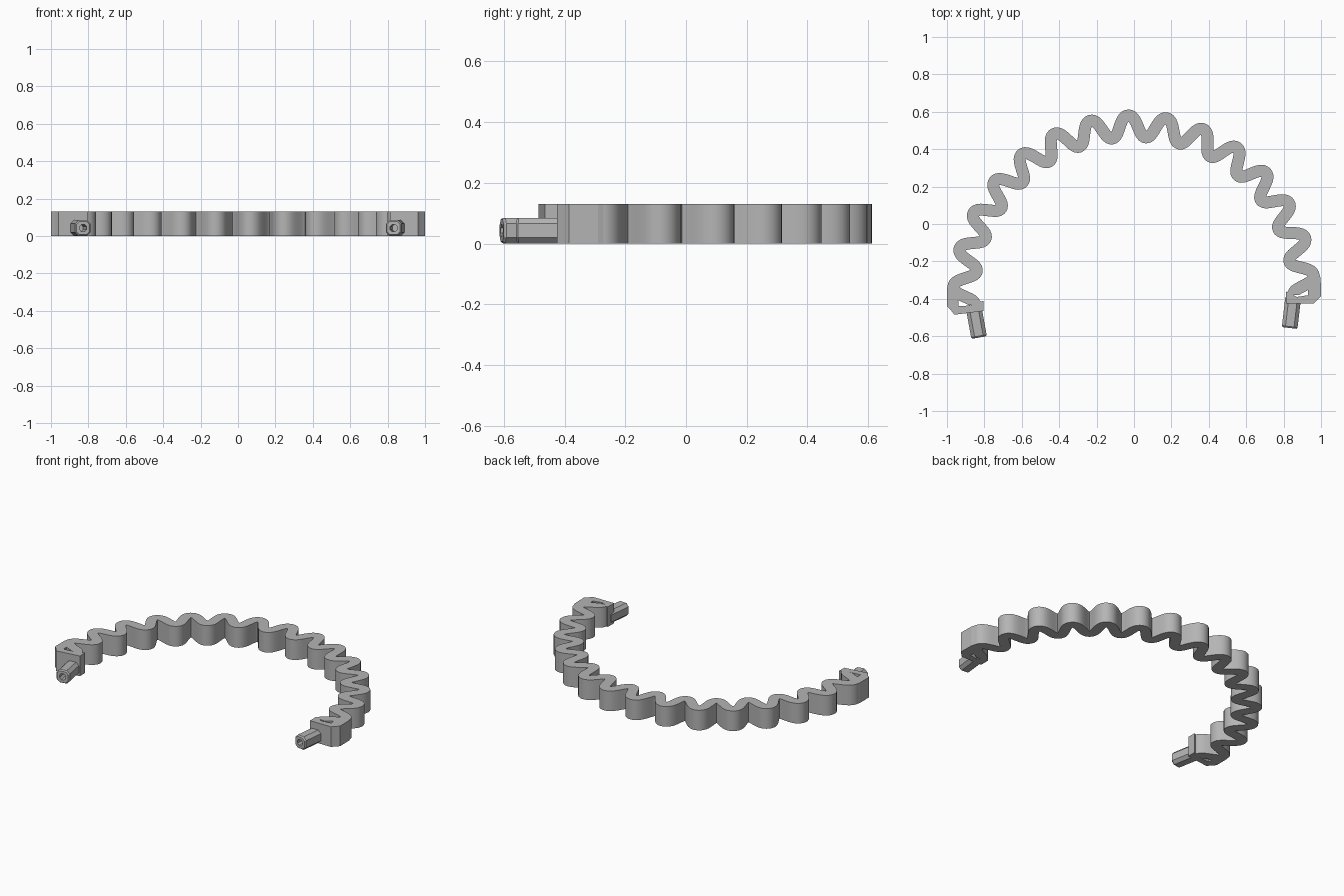
import bpy, bmesh, math
from mathutils import Vector

if "Cube" in bpy.data.objects:
    bpy.data.objects.remove(bpy.data.objects["Cube"])

grey = bpy.data.materials.new("plain_grey")
grey.use_nodes = True
colour = (0.46, 0.46, 0.46, 1)
grey.diffuse_color = colour
grey.node_tree.nodes["Principled BSDF"].inputs["Base Color"].default_value = colour

HEIGHT = 0.13
CENTRE = Vector((0, -0.386))
RADIUS, WAVE = 0.909, 0.0575
HALF_WIDTH = 0.032
PERIOD, FIRST_CREST = 12.17, 91.8


def make_object(name, bm, smooth=False):
    bmesh.ops.recalc_face_normals(bm, faces=bm.faces)
    mesh = bpy.data.meshes.new(name)
    bm.to_mesh(mesh)
    bm.free()
    mesh.materials.append(grey)
    obj = bpy.data.objects.new(name, mesh)
    bpy.context.collection.objects.link(obj)
    if smooth:
        bpy.ops.object.select_all(action="DESELECT")
        obj.select_set(True)
        bpy.context.view_layer.objects.active = obj
        bpy.ops.object.shade_smooth_by_angle(angle=math.radians(35))
    return obj


def loft(rings):
    """Join rings of equal length and cap both ends."""
    bm = bmesh.new()
    loops = [[bm.verts.new(p) for p in ring] for ring in rings]
    for a, b in zip(loops, loops[1:]):
        for i in range(len(a)):
            j = (i + 1) % len(a)
            bm.faces.new((a[i], a[j], b[j], b[i]))
    bm.faces.new(loops[0])
    bm.faces.new(loops[-1])
    return bm


def wave_point(deg):
    t = math.tau * (deg - FIRST_CREST) / PERIOD
    r = RADIUS + WAVE * (math.cos(t) - 0.055 * math.cos(3 * t)) / 0.945
    a = math.radians(deg)
    return CENTRE + r * Vector((math.cos(a), math.sin(a)))


# Wavy band: a ribbon following a wave wrapped round an arc
start, end = FIRST_CREST - 7.5 * PERIOD, FIRST_CREST + 7.5 * PERIOD
steps = 360
rings = []
for i in range(steps + 1):
    deg = start + (end - start) * i / steps
    p = wave_point(deg)
    d = (wave_point(deg + 0.02) - wave_point(deg - 0.02)).normalized()
    n = Vector((-d.y, d.x)) * HALF_WIDTH
    a, b = p + n, p - n
    rings.append([(a.x, a.y, 0), (b.x, b.y, 0), (b.x, b.y, HEIGHT), (a.x, a.y, HEIGHT)])
make_object("wavy_band", loft(rings), smooth=True)


def slab(name, outline):
    make_object(name, loft([[(x, y, z) for x, y in outline] for z in (0, HEIGHT)]))


# End brackets: an outer wall and a foot wall leave a small triangular gap
slab("left_outer_wall", [(0.955, -0.25), (0.985, -0.25), (0.998, -0.29), (1.0, -0.385),
                         (0.97, -0.415), (0.932, -0.4), (0.928, -0.3)])
slab("left_foot_wall", [(0.812, -0.36), (0.812, -0.425), (0.962, -0.425),
                        (0.975, -0.41), (0.95, -0.378), (0.87, -0.39)])
slab("right_outer_wall", [(-0.95, -0.31), (-0.99, -0.31), (-1.0, -0.345), (-1.0, -0.44),
                          (-0.965, -0.472), (-0.938, -0.45), (-0.942, -0.36)])
slab("right_foot_wall", [(-0.805, -0.41), (-0.805, -0.465), (-0.96, -0.485),
                         (-0.978, -0.462), (-0.94, -0.44), (-0.87, -0.435)])


def connector(name, base, tip):
    """Chamfered eight-sided plug with a blind hole in its tip."""
    base, tip = Vector(base), Vector(tip)
    axis = (tip - base).normalized()
    side = Vector((-axis.y, axis.x))
    length = (tip - base).length
    h, c = 0.042, 0.023
    section = [(h, -c), (h, c), (c, h), (-c, h), (-h, c), (-h, -c), (-c, -h), (c, -h)]
    hole = [(0.021 * math.cos(math.radians(a)), 0.021 * math.sin(math.radians(a)))
            for a in range(-23, 337, 45)]

    def ring(points, along, scale=1):
        out = []
        for u, v in points:
            q = base + axis * along + side * u * scale
            out.append((q.x, q.y, 0.043 + v * scale))
        return out

    make_object(name, loft([ring(section, -0.025), ring(section, length - 0.008),
                            ring(section, length, 0.85), ring(hole, length),
                            ring(hole, length - 0.11)]))


connector("left_connector", (0.848, -0.42), (0.832, -0.556))
connector("right_connector", (-0.853, -0.47), (-0.828, -0.607))
